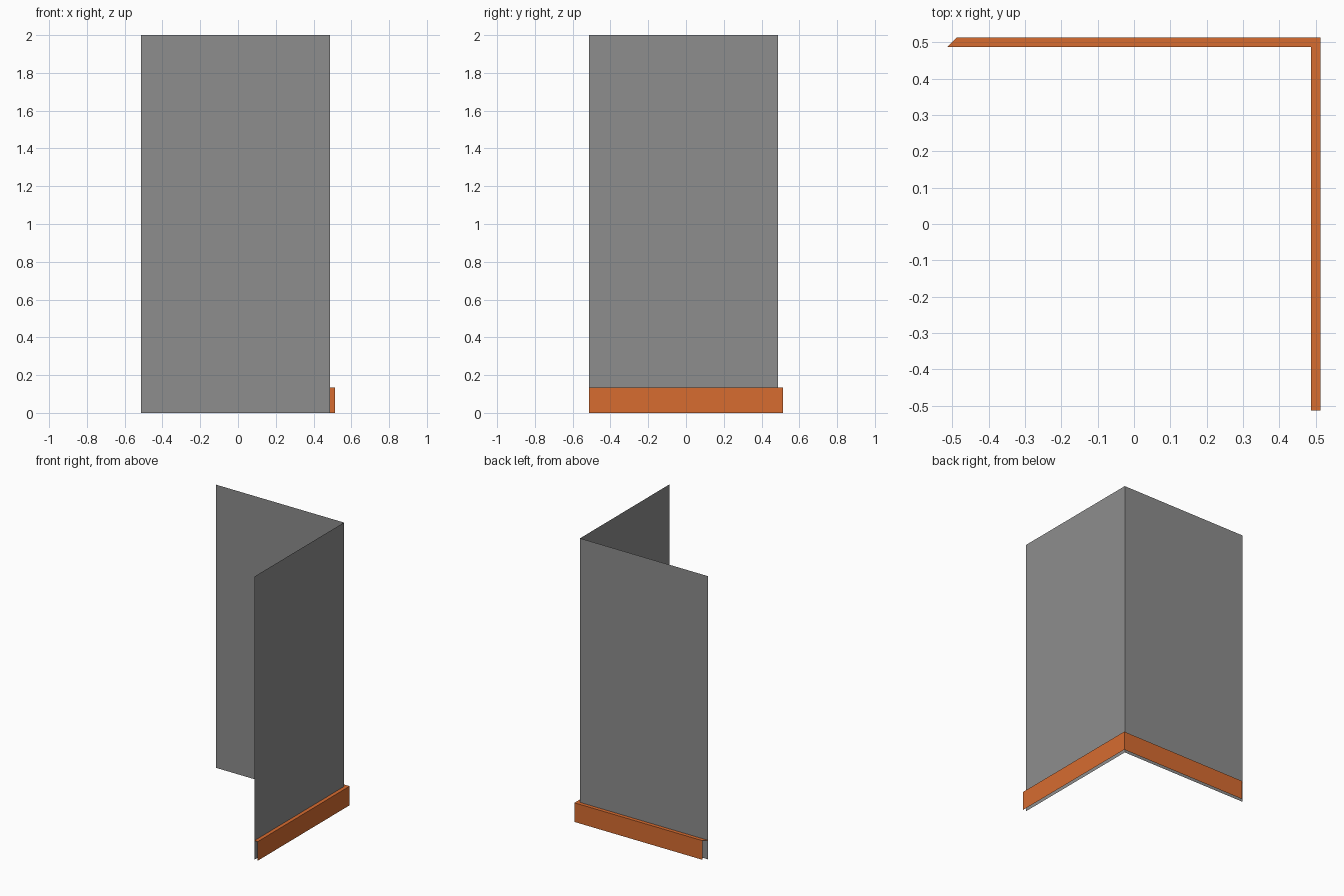
import bpy
import bmesh

cube = bpy.data.objects.get("Cube")
if cube:
    bpy.data.objects.remove(cube, do_unlink=True)

INNER, OUTER = 0.487, 0.513
WALL_HEIGHT, BOARD_HEIGHT = 2.0, 0.135


def make_material(name, colour):
    mat = bpy.data.materials.new(name)
    mat.use_nodes = True
    mat.diffuse_color = colour
    bsdf = next(n for n in mat.node_tree.nodes if n.type == "BSDF_PRINCIPLED")
    bsdf.inputs["Base Color"].default_value = colour
    return mat


def make_sheet(name, rails, mat):
    """Join neighbouring rails (lists of points) with strips of flat quads."""
    bm = bmesh.new()
    rows = [[bm.verts.new(p) for p in rail] for rail in rails]
    for low, high in zip(rows, rows[1:]):
        for i in range(len(low) - 1):
            bm.faces.new((low[i], high[i], high[i + 1], low[i + 1]))
    mesh = bpy.data.meshes.new(name)
    bm.to_mesh(mesh)
    bm.free()
    mesh.materials.append(mat)
    obj = bpy.data.objects.new(name, mesh)
    bpy.context.collection.objects.link(obj)
    return obj


def rail(path, z):
    return [(x, y, z) for x, y in path]


# Plan outlines, running along the back and round the corner to the front
wall_path = [(-OUTER, INNER), (INNER, INNER), (INNER, -OUTER)]
board_path = [(-INNER, OUTER), (OUTER, OUTER), (OUTER, -OUTER)]

grey = make_material("wall grey", (0.27, 0.27, 0.27, 1))
orange = make_material("skirting orange", (0.68, 0.15, 0.03, 1))

# Two thin wall panels meeting at a corner
make_sheet("corner_wall", [rail(wall_path, 0), rail(wall_path, WALL_HEIGHT)], grey)

# Skirting board: outer face and top ledge, with open ends and underside
make_sheet("skirting_board", [rail(board_path, 0),
                              rail(board_path, BOARD_HEIGHT),
                              rail(wall_path, BOARD_HEIGHT)], orange)
